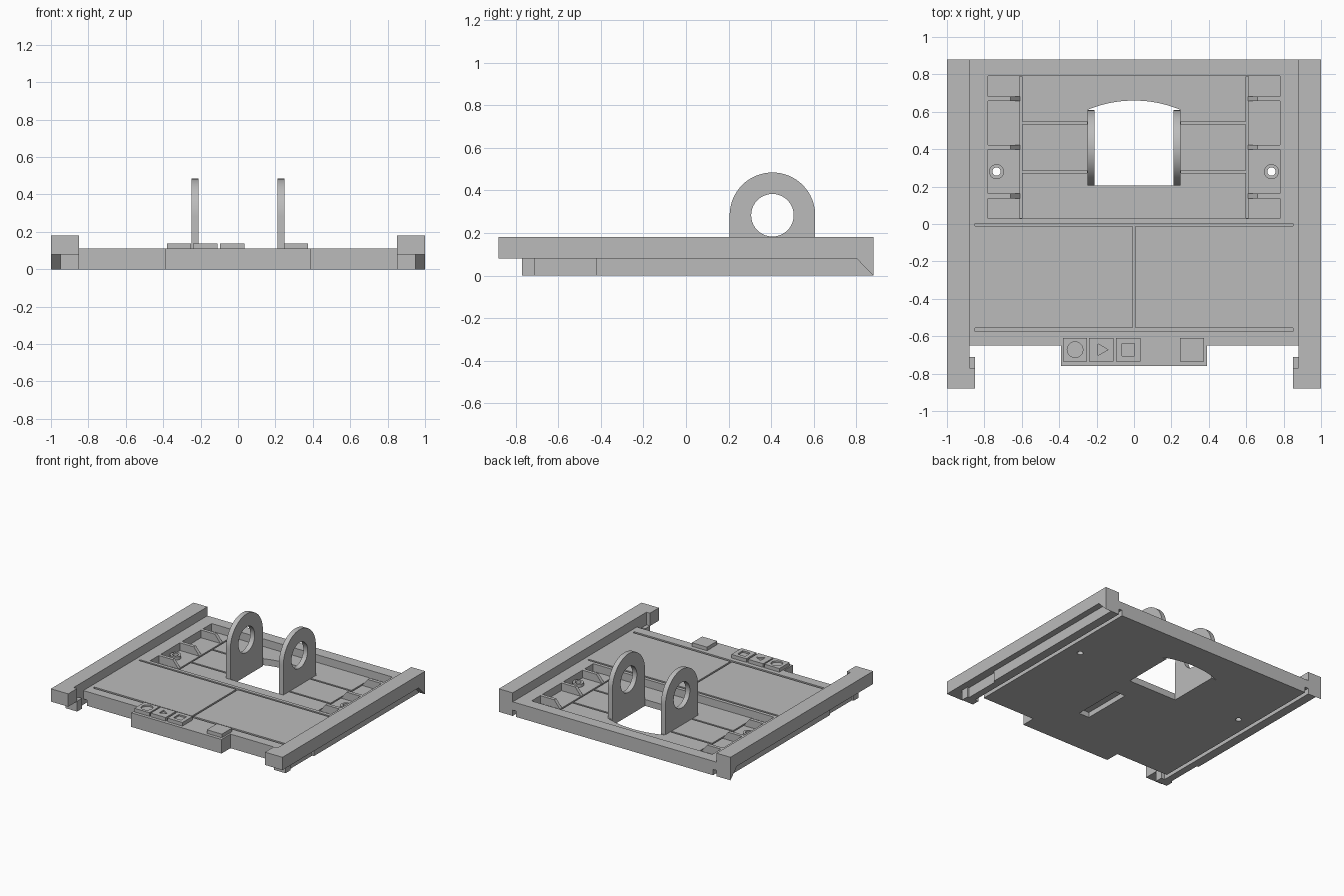
import bpy, bmesh, math
from mathutils import Vector

if "Cube" in bpy.data.objects:
    bpy.data.objects.remove(bpy.data.objects["Cube"])

grey = bpy.data.materials.new("plain_grey")
grey.use_nodes = True
grey.diffuse_color = (0.5, 0.5, 0.5, 1)
grey.node_tree.nodes["Principled BSDF"].inputs["Base Color"].default_value = (0.5, 0.5, 0.5, 1)


def prism(name, pts, lo, hi, axis="z"):
    """Extrude a closed outline along z, or along x when the outline is in (y, z)."""
    place = (lambda a, b, d: (a, b, d)) if axis == "z" else (lambda a, b, d: (d, a, b))
    bm = bmesh.new()
    face = bm.faces.new([bm.verts.new(place(a, b, lo)) for a, b in pts])
    ext = bmesh.ops.extrude_face_region(bm, geom=[face])
    move = Vector(place(0, 0, hi - lo))
    bmesh.ops.translate(bm, verts=[v for v in ext["geom"] if isinstance(v, bmesh.types.BMVert)], vec=move)
    bmesh.ops.recalc_face_normals(bm, faces=bm.faces)
    mesh = bpy.data.meshes.new(name)
    bm.to_mesh(mesh)
    bm.free()
    mesh.materials.append(grey)
    ob = bpy.data.objects.new(name, mesh)
    bpy.context.collection.objects.link(ob)
    return ob


def box(name, x0, x1, y0, y1, z0, z1):
    return prism(name, [(x0, y0), (x1, y0), (x1, y1), (x0, y1)], z0, z1)


def arc(cx, cy, r, a0=0, a1=360, n=32, closed=True):
    steps = n if closed else n + 1
    angles = [math.radians(a0 + (a1 - a0) * i / n) for i in range(steps)]
    return [(cx + r * math.cos(a), cy + r * math.sin(a)) for a in angles]


def cut(ob, *cutters):
    """Subtract each cutter, apply the result and discard the cutter."""
    for c in cutters:
        c.hide_render = True
        mod = ob.modifiers.new("cut", "BOOLEAN")
        mod.operation = "DIFFERENCE"
        mod.solver = "EXACT"
        mod.object = c
        bpy.context.view_layer.objects.active = ob
        bpy.ops.object.modifier_apply(modifier=mod.name)
        bpy.data.objects.remove(c)
    return ob


def smooth(ob):
    bpy.ops.object.select_all(action="DESELECT")
    ob.select_set(True)
    bpy.context.view_layer.objects.active = ob
    bpy.ops.object.shade_smooth_by_angle(angle=math.radians(30))


TOP, FLOOR, SEAM = 0.11, 0.05, 0.012

# Base plate with the control tab at the front
base = prism("base_plate", [(-0.85, -0.65), (-0.39, -0.65), (-0.39, -0.76), (0.39, -0.76),
                            (0.39, -0.65), (0.85, -0.65), (0.85, 0.88), (-0.85, 0.88)], 0, TOP)

# Sunken bay with its window, arched at the back
cut(base, box("bay", -0.78, 0.78, 0.03, 0.79, FLOOR, 0.3))
radius = 0.65
half = math.degrees(math.asin(0.25 / radius))
window = [(-0.25, 0.61), (-0.21, 0.61), (-0.21, 0.205), (0.21, 0.205), (0.21, 0.61)]
window += arc(0, 0.66 - radius, radius, 90 - half, 90 + half, 16, False)[:-1]
cut(base, prism("window", window, -0.1, 0.3))

# Panel seams on the deck and bay floor
cut(base,
    box("seam", -0.88, 0.88, -0.012, 0.003, TOP - SEAM, 0.2),
    box("seam", -0.88, 0.88, -0.575, -0.557, TOP - SEAM, 0.2),
    box("seam", -0.007, 0.007, -0.57, 0, TOP - SEAM, 0.2))
for s in (-1, 1):
    cut(base, box("seam", s * 0.605 - 0.006, s * 0.605 + 0.006, 0.031, 0.789, FLOOR - SEAM, 0.09))
    for y in (0.28, 0.54):
        x0, x1 = sorted((s * 0.25, s * 0.6))
        cut(base, box("seam", x0, x1, y - 0.007, y + 0.007, FLOOR - SEAM, 0.09))

# Underside slot
cut(base, box("slot", 0.1, 0.19, -0.38, 0.02, -0.1, 0.04))

for s, side in ((-1, "right"), (1, "left")):
    def sbox(name, x0, x1, *rest):
        a, b = sorted((s * x0, s * x1))
        return box(side + "_" + name, a, b, *rest)

    # Screw hole and its boss
    cut(base, prism("bore", arc(s * 0.735, 0.28, 0.022, n=20), -0.1, 0.3))
    boss = prism(side + "_screw_boss", arc(s * 0.735, 0.28, 0.04, n=24), FLOOR - 0.002, FLOOR + 0.025)
    smooth(cut(boss, prism("bore", arc(s * 0.735, 0.28, 0.022, n=20), -0.1, 0.3)))

    # Side rail with hooked front end, lower runner and groove roof
    prism(side + "_rail", [(s * x, y) for x, y in
          ((1, -0.88), (0.85, -0.88), (0.85, -0.77), (0.88, -0.77), (0.88, 0.88), (1, 0.88))], 0.08, 0.18)
    sbox("groove_roof", 0.849, 0.89, -0.65, 0.88, 0.045, TOP)
    sbox("runner", 0.88, 0.95, -0.42, 0.88, 0, 0.081)
    sbox("runner_front", 0.88, 0.935, -0.72, -0.42, 0, 0.081)
    sbox("runner_foot", 0.85, 0.95, -0.77, -0.71, 0, 0.081)
    x0, x1 = sorted((s * 0.949, s))
    prism(side + "_rail_stop", [(0.8, 0.081), (0.88, 0.081), (0.88, 0)], x0, x1, "x")

    # Ribs between side pockets, sloping down at the inner end
    for y in (0.15, 0.41, 0.67):
        rib = sbox("pocket_rib", 0.61, 0.785, y - 0.013, y + 0.013, FLOOR - 0.002, TOP)
        for v in rib.data.vertices:
            if v.co.z > 0.1 and abs(v.co.x) < 0.7:
                v.co.x = s * 0.66

    # Upright lug with a round eye
    x0, x1 = sorted((s * 0.21, s * 0.248))
    lug = prism(side + "_lug", [(0.205, 0)] + [(0.607, 0)] +
                arc(0.406, 0.283, 0.201, 0, 180, 32, False), x0, x1, "x")
    smooth(cut(lug, prism("eye", arc(0.406, 0.283, 0.1, n=40), x0 - 0.1, x1 + 0.1, "x")))
smooth(base)

# Control buttons with sunken symbols
by = -0.672
symbols = {
    "round_button": (-0.315, arc(-0.315, by, 0.042, n=24)),
    "triangle_button": (-0.175, arc(-0.175, by, 0.036, n=3)),
    "square_button": (-0.03, arc(-0.03, by, 0.047, 45, 405, 4)),
    "end_button": (0.31, None),
}
for name, (cx, symbol) in symbols.items():
    button = box(name, cx - 0.065, cx + 0.065, by - 0.063, by + 0.063, TOP - 0.005, 0.138)
    if symbol:
        cut(button, prism("symbol", symbol, 0.126, 0.2))
